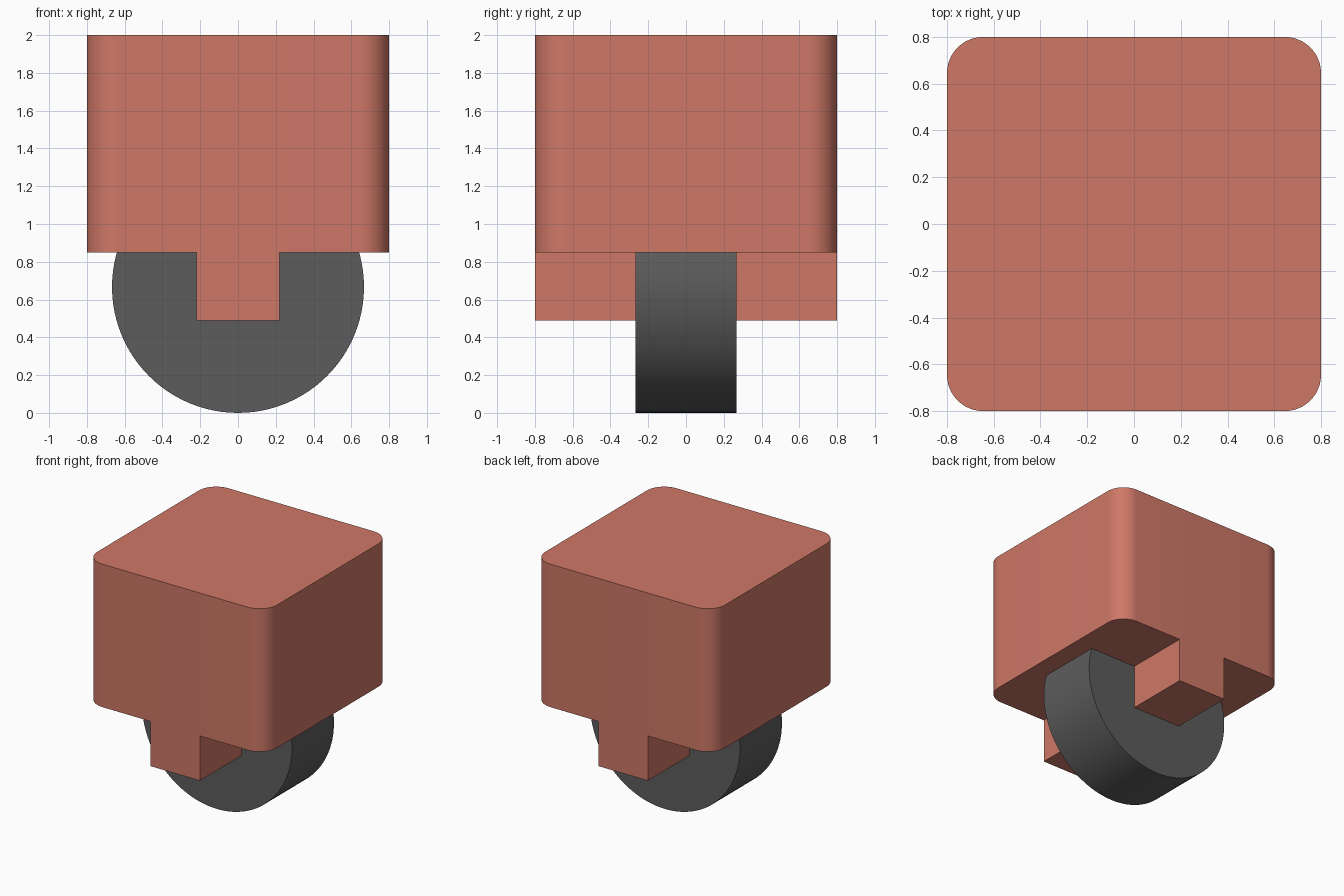
import bpy, bmesh, math
from mathutils import Matrix

cube = bpy.data.objects.get("Cube")
if cube:
    bpy.data.objects.remove(cube, do_unlink=True)


def material(name, rgb):
    mat = bpy.data.materials.new(name)
    mat.use_nodes = True
    mat.diffuse_color = (*rgb, 1)
    mat.node_tree.nodes["Principled BSDF"].inputs["Base Color"].default_value = (*rgb, 1)
    return mat


def finish(name, bm, mat):
    mesh = bpy.data.meshes.new(name)
    bm.to_mesh(mesh)
    bm.free()
    mesh.materials.append(mat)
    obj = bpy.data.objects.new(name, mesh)
    bpy.context.collection.objects.link(obj)
    bpy.ops.object.select_all(action='DESELECT')
    obj.select_set(True)
    bpy.context.view_layer.objects.active = obj
    bpy.ops.object.shade_smooth_by_angle(angle=math.radians(30))
    return obj


def box(name, low, high, mat, corner=0):
    bm = bmesh.new()
    size = [h - l for l, h in zip(low, high)]
    mid = [(h + l) / 2 for l, h in zip(low, high)]
    bmesh.ops.create_cube(bm, size=1, matrix=Matrix.Translation(mid) @ Matrix.Diagonal((*size, 1)))
    if corner:
        # Round only the upright edges
        upright = [e for e in bm.edges if abs(e.verts[0].co.z - e.verts[1].co.z) > 0.1]
        bmesh.ops.bevel(bm, geom=upright, offset=corner, segments=12, profile=0.5, affect='EDGES')
    return finish(name, bm, mat)


red = material("terracotta red", (0.62, 0.188, 0.136))
grey = material("dark grey rubber", (0.108, 0.108, 0.108))

HALF, BASE, RADIUS, WHEEL_HALF = 0.8, 0.85, 0.667, 0.267

# Housing with rounded corners
box("housing", (-HALF, -HALF, BASE), (HALF, HALF, 2), red, corner=0.155)

# Blocks that hold the wheel at front and back
box("front_wheel_mount", (-0.22, -HALF, 0.49), (0.22, -WHEEL_HALF, BASE), red)
box("back_wheel_mount", (-0.22, WHEEL_HALF, 0.49), (0.22, HALF, BASE), red)

# Wheel, its axle running front to back
bm = bmesh.new()
bmesh.ops.create_cone(bm, cap_ends=True, segments=96, radius1=RADIUS, radius2=RADIUS,
                      depth=2 * WHEEL_HALF,
                      matrix=Matrix.Translation((0, 0, RADIUS)) @ Matrix.Rotation(math.pi / 2, 4, 'X'))
finish("wheel", bm, grey)
